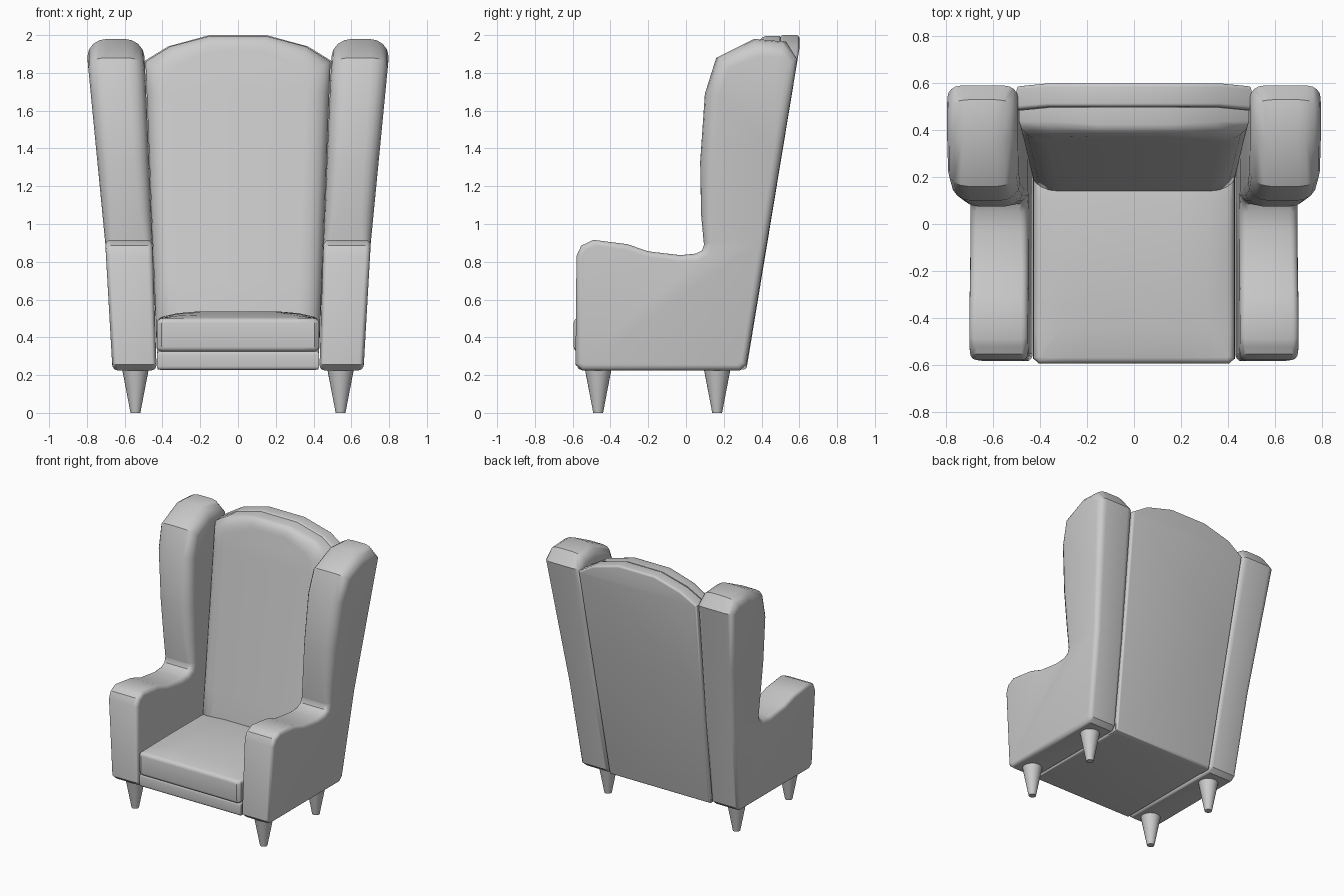
import bpy, bmesh
from math import sin, cos, pi, radians
from mathutils import Vector

if "Cube" in bpy.data.objects:
    bpy.data.objects.remove(bpy.data.objects["Cube"])


def lerp_table(t, table):
    """Piecewise linear lookup."""
    for (a, va), (b, vb) in zip(table, table[1:]):
        if t <= b or b == table[-1][0]:
            return va + (vb - va) * (t - a) / (b - a)


def inset(pts, amount):
    """Move each outline point inward along its mitre by amount * its radius."""
    out = []
    for i, (a, b, r) in enumerate(pts):
        p = Vector((a, b))
        d1 = (p - Vector(pts[i - 1][:2])).normalized()
        d2 = (Vector(pts[(i + 1) % len(pts)][:2]) - p).normalized()
        n1, n2 = Vector((-d1.y, d1.x)), Vector((-d2.y, d2.x))
        out.append(p + (n1 + n2) / (1 + n1.dot(n2)) * r * amount)
    return out


def finish(obj, mirror=""):
    if mirror:
        m = obj.modifiers.new("mirror", 'MIRROR')
        m.use_axis = [c in mirror for c in "XYZ"]
    bpy.ops.object.select_all(action='DESELECT')
    obj.select_set(True)
    bpy.context.view_layer.objects.active = obj
    bpy.ops.object.shade_smooth_by_angle(angle=radians(38))


def slab(name, pts, depth, place, cuts=(), k0=1.0, k1=1.0, mirror=""):
    """Upholstered slab: anticlockwise outline (a, b, edge radius) with rounded rims.
    k0 / k1 scale the rounding depth on the two sides; place maps (a, b, u) to space."""
    bm = bmesh.new()
    steps = [i / 4 * pi / 2 for i in range(5)]
    rings = []
    for side, k in ((0, k0), (1, k1)):
        for t in (steps if side == 0 else steps[::-1]):
            row = []
            for p, (_, _, r) in zip(inset(pts, 1 - sin(t)), pts):
                u = r * k * (1 - cos(t))
                row.append(bm.verts.new((p.x, p.y, depth - u if side else u)))
            rings.append(row)
    n = len(pts)
    for lo, hi in zip(rings, rings[1:]):
        for i in range(n):
            j = (i + 1) % n
            bm.faces.new((lo[i], lo[j], hi[j], hi[i]))
    bm.faces.new(rings[0][::-1])
    bm.faces.new(rings[-1])
    for axis, value in cuts:
        no = Vector((0, 0, 0))
        no[axis] = 1
        bmesh.ops.bisect_plane(bm, geom=bm.verts[:] + bm.edges[:] + bm.faces[:],
                               plane_co=no * value, plane_no=no, dist=1e-4)
    for v in bm.verts:
        v.co = place(*v.co)
    bmesh.ops.recalc_face_normals(bm, faces=bm.faces)
    me = bpy.data.meshes.new(name)
    bm.to_mesh(me)
    bm.free()
    obj = bpy.data.objects.new(name, me)
    bpy.context.collection.objects.link(obj)
    finish(obj, mirror)


def symmetric(right):
    return right + [(-a, b, r) for a, b, r in reversed(right)]


def back_y(z):
    return min(0.32 + 0.165 * (z - 0.23), 0.6)


# Arms with wings: side profile (y, z), leaning outward with height
R = 0.03
side_profile = [
    (-0.55, 0.225, R), (0.285, 0.225, R), (0.32, 0.255, R), (0.59, 1.87, 0.05),
    (0.53, 1.965, 0.08), (0.36, 1.98, 0.09), (0.16, 1.88, 0.08), (0.10, 1.69, 0.075),
    (0.075, 1.33, 0.075), (0.08, 1.05, 0.065), (0.095, 0.89, 0.045), (0.085, 0.86, 0.04),
    (0.05, 0.843, 0.04), (-0.03, 0.835, 0.035), (-0.2, 0.855, R), (-0.31, 0.893, R),
    (-0.49, 0.916, R), (-0.555, 0.885, R), (-0.58, 0.83, R), (-0.585, 0.255, R)]
INNER = [(0.2, 0.43), (0.9, 0.452), (2.0, 0.5)]
OUTER = [(0.2, 0.663), (0.9, 0.703), (1.87, 0.797), (2.0, 0.797)]


def place_side(y, z, u):
    i, o = lerp_table(z, INNER), lerp_table(z, OUTER)
    return (i + (o - i) * u / 0.26, y, z)


slab("arm_and_wing", side_profile, 0.26, place_side,
     cuts=[(1, 0.9), (1, 1.4)], mirror="X")

# Back panel: outline (x, z), leaning backward
slab("back_panel", symmetric([(0.425, 0.23, 0.015), (0.5, 1.86, 0.015),
                              (0.37, 1.94, 0.015), (0.15, 2.0, 0.015)]),
     0.1, lambda x, z, u: (x, back_y(z) - 0.1 + u, z), cuts=[(1, 1.2), (1, 1.86)])

# Back cushion with broad soft edges at the front
slab("back_cushion", symmetric([(0.43, 0.36, 0.12), (0.49, 1.86, 0.12),
                                (0.36, 1.94, 0.1), (0.15, 1.995, 0.08)]),
     0.13, lambda x, z, u: (x, back_y(z) - 0.228 + u, z),
     cuts=[(1, 0.7), (1, 1.2), (1, 1.7)], k0=0.65, k1=0.05)


# Seat cushion, gently crowned
def place_seat(x, y, u):
    crown = max(0, 1 - (x / 0.43) ** 4) * max(0, 1 - ((y + 0.12) / 0.47) ** 2)
    return (x, y, 0.325 + u + 0.04 * crown * u / 0.175)


slab("seat_cushion", symmetric([(0.405, -0.595, 0.025), (0.428, -0.575, 0.025),
                                (0.428, 0.24, 0.025)]),
     0.175, place_seat, cuts=[(0, -0.32), (0, -0.2), (0, 0.2), (0, 0.32),
                              (1, -0.45), (1, -0.3), (1, -0.1), (1, 0.1)])

# Seat base under the cushion
slab("seat_base", symmetric([(0.43, -0.575, 0.02), (0.43, 0.31, 0.02)]),
     0.1, lambda x, y, u: (x, y, 0.228 + u))

# Tapered legs
for label, y in (("front", -0.465), ("back", 0.165)):
    bpy.ops.mesh.primitive_cone_add(vertices=24, radius1=0.026, radius2=0.072,
                                    depth=0.24, location=(0, 0, 0))
    leg = bpy.context.object
    leg.name = label + "_legs"
    for v in leg.data.vertices:
        v.co += Vector((0.543, y, 0.12))
    finish(leg, "X")
